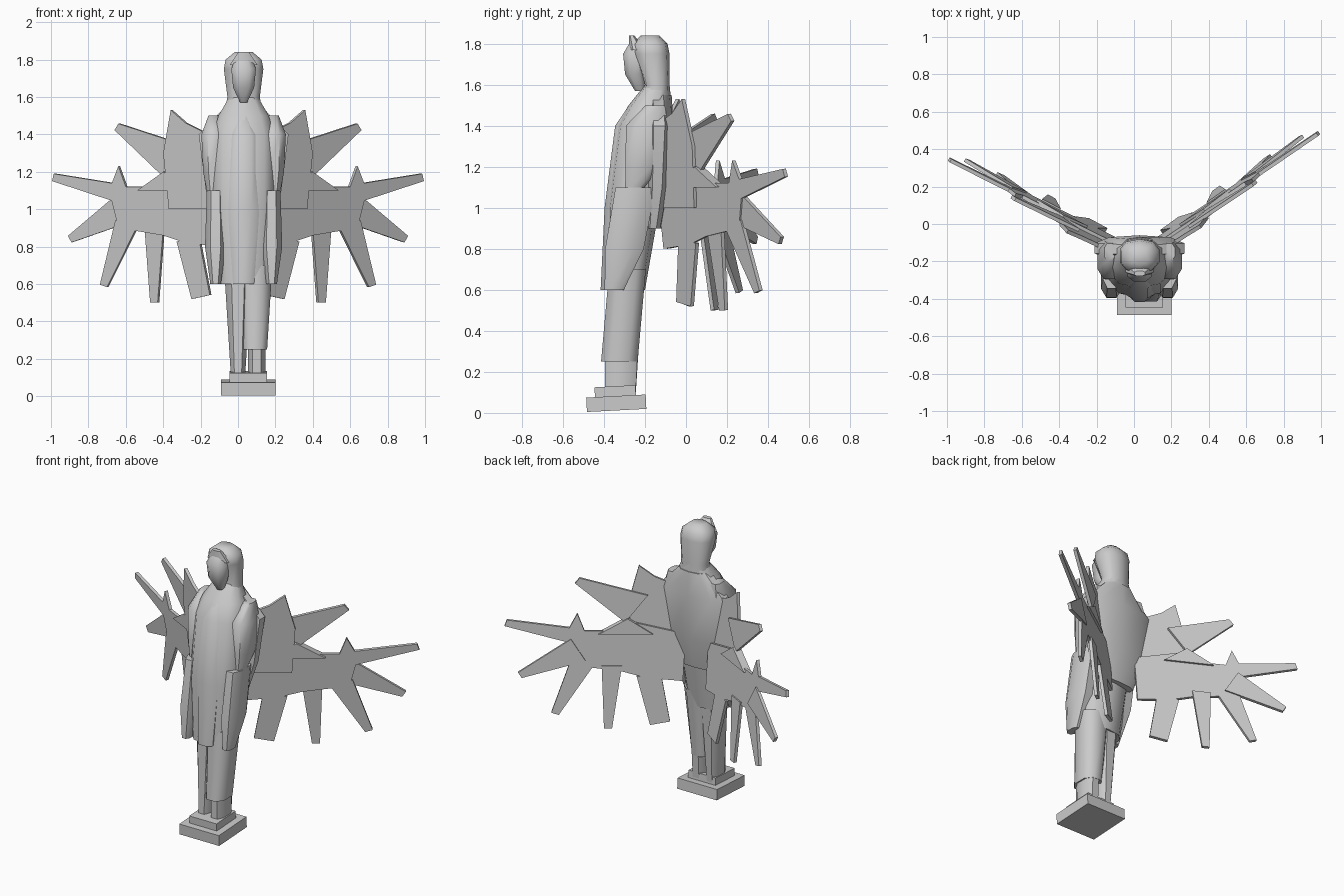
import bpy, bmesh, math
from mathutils import Vector

cube = bpy.data.objects.get("Cube")
if cube:
    bpy.data.objects.remove(cube)

MIDDLE = .03  # the figure stands slightly off the wings' centre line


def finish(name, bm, angle):
    bmesh.ops.recalc_face_normals(bm, faces=bm.faces)
    mesh = bpy.data.meshes.new(name)
    bm.to_mesh(mesh)
    bm.free()
    obj = bpy.data.objects.new(name, mesh)
    bpy.context.collection.objects.link(obj)
    bpy.ops.object.select_all(action='DESELECT')
    bpy.context.view_layer.objects.active = obj
    obj.select_set(True)
    bpy.ops.object.shade_smooth_by_angle(angle=math.radians(angle))


def rounded(value, power=.8):
    """Squares off a sine or cosine for a boxier cross-section."""
    return math.copysign(abs(value) ** power, value)


def loft(name, rings, centre=MIDDLE, sides=8):
    """Skin of rings, each given as (height, half width, front, back)."""
    bm = bmesh.new()
    loops = []
    for height, half_width, front, back in rings:
        loop = []
        for i in range(sides):
            turn = math.tau * (i + .5) / sides
            x = centre + half_width * rounded(math.cos(turn))
            y = (front + back + (back - front) * rounded(math.sin(turn))) / 2
            loop.append(bm.verts.new((x, y, height)))
        loops.append(loop)
    for low, high in zip(loops, loops[1:]):
        for i in range(sides):
            j = (i + 1) % sides
            bm.faces.new((low[i], low[j], high[j], high[i]))
    bm.faces.new(loops[0])
    bm.faces.new(loops[-1])
    finish(name, bm, angle=50)


def plate(name, outline, side, offset=0, thick=.02):
    """Thin slab in the swept plane of one wing, which leans forward at the top."""
    slope = .7 if side > 0 else .52
    lean = .1
    bm = bmesh.new()
    verts = []
    for out, height in outline:
        depth = slope * (out - .2) - lean * (height - .4) + offset
        verts.append(bm.verts.new((side * out, depth, height)))
    face = bm.faces.new(verts)
    normal = Vector((-side * slope, 1, lean)).normalized()
    extruded = bmesh.ops.extrude_face_region(bm, geom=[face])
    for vert in extruded["geom"]:
        if isinstance(vert, bmesh.types.BMVert):
            vert.co += normal * thick
    bmesh.ops.triangulate(bm, faces=[f for f in bm.faces if len(f.verts) > 4])
    finish(name, bm, angle=30)


def feather(name, root, tip, side, root_half, tip_half=.02, offset=0):
    """Tapered plate running from its root to a blunt tip."""
    root, tip = Vector(root), Vector(tip)
    across = (tip - root).orthogonal().normalized()
    outline = [root + across * root_half, tip + across * tip_half,
               tip - across * tip_half, root - across * root_half]
    plate(name, outline, side, offset)


def block(name, location, size):
    bpy.ops.mesh.primitive_cube_add(size=1, location=location,
                                    rotation=(math.radians(3), 0, 0))
    obj = bpy.context.object
    obj.name = name
    obj.scale = size


# Two-step pedestal, leaning back slightly
block("plinth", location=(.055, -.34, .047), size=(.29, .29, .07))
block("plinth_step", location=(.055, -.345, .1), size=(.2, .2, .06))

# Legs and narrow skirt
loft("right_leg", [(.1, .04, -.39, -.24), (.7, .08, -.38, -.2)], centre=0)
loft("left_leg", [(.1, .05, -.4, -.24), (.3, .05, -.4, -.23)], centre=.1)
loft("underskirt", [(.25, .07, -.42, -.23), (.7, .1, -.38, -.19)], centre=.09)

# Long robe, front panel, and mantle spread across the back
loft("robe", [(.6, .14, -.39, -.2), (1, .17, -.39, -.13),
              (1.4, .17, -.34, -.07), (1.5, .14, -.28, -.07),
              (1.6, .08, -.2, -.08)], sides=10)
loft("robe_front_panel", [(.6, .06, -.42, -.3), (1, .09, -.4, -.3),
                          (1.4, .09, -.35, -.2), (1.5, .03, -.28, -.2)])
loft("back_mantle", [(.9, .15, -.2, -.12), (1.1, .21, -.2, -.08),
                     (1.4, .25, -.2, -.06), (1.55, .1, -.2, -.07)], sides=10)

# Sleeves and the drapes hanging from them
for word, side in (("left", 1), ("right", -1)):
    loft(f"{word}_sleeve", [(1.1, .04, -.3, -.2), (1.2, .06, -.3, -.12),
                            (1.4, .07, -.3, -.08), (1.5, .03, -.2, -.1)],
         centre=MIDDLE + side * .16)
    loft(f"{word}_drape", [(.6, .03, -.4, -.3), (.8, .06, -.4, -.2),
                           (1.1, .05, -.35, -.14)],
         centre=MIDDLE + side * .15)

# Hooded head, with face and raised brim
loft("hood", [(1.5, .11, -.25, -.07), (1.6, .09, -.2, -.08),
              (1.75, .11, -.26, -.08), (1.8, .1, -.26, -.09),
              (1.84, .05, -.22, -.13)], sides=10)
loft("face", [(1.57, .02, -.25, -.2), (1.65, .06, -.3, -.2),
              (1.75, .07, -.31, -.2), (1.8, .05, -.28, -.2)])
loft("hood_brim", [(1.77, .08, -.28, -.2), (1.84, .03, -.28, -.25)])

# Wing pieces as (outward distance, height) outlines
shoulder_panel = [(.1, 1), (.16, 1.4), (.28, 1.46), (.36, 1.53),
                  (.4, 1.3), (.37, 1)]
wing_panel = [(.1, .8), (.1, 1.1), (.38, 1.18), (.45, 1.12), (.6, 1.12),
              (.64, 1.23), (.69, 1.1), (.64, .9), (.4, .86), (.28, .82)]
covert = [(.27, 1.1), (.4, 1.2), (.54, 1.1), (.4, 1.1)]
for word, side in (("left", 1), ("right", -1)):
    plate(f"{word}_shoulder_panel", shoulder_panel, side, offset=-.02)
    plate(f"{word}_wing_panel", wing_panel, side)
    plate(f"{word}_covert_fold", covert, side, offset=-.02, thick=.05)
    feather(f"{word}_upper_feather", (.35, 1.26), (.65, 1.44), side, .1)
    feather(f"{word}_tip_feather", (.62, 1.08), (.99, 1.17), side, .05)
    feather(f"{word}_outer_feather", (.62, 1), (.9, .84), side, .08, offset=.01)
    feather(f"{word}_lower_feather", (.6, .92), (.72, .59), side, .06)
    feather(f"{word}_hanging_feather", (.45, .9), (.45, .5), side, .05, offset=.01)
    feather(f"{word}_inner_feather", (.27, .84), (.2, .53), side, .06, .05)
